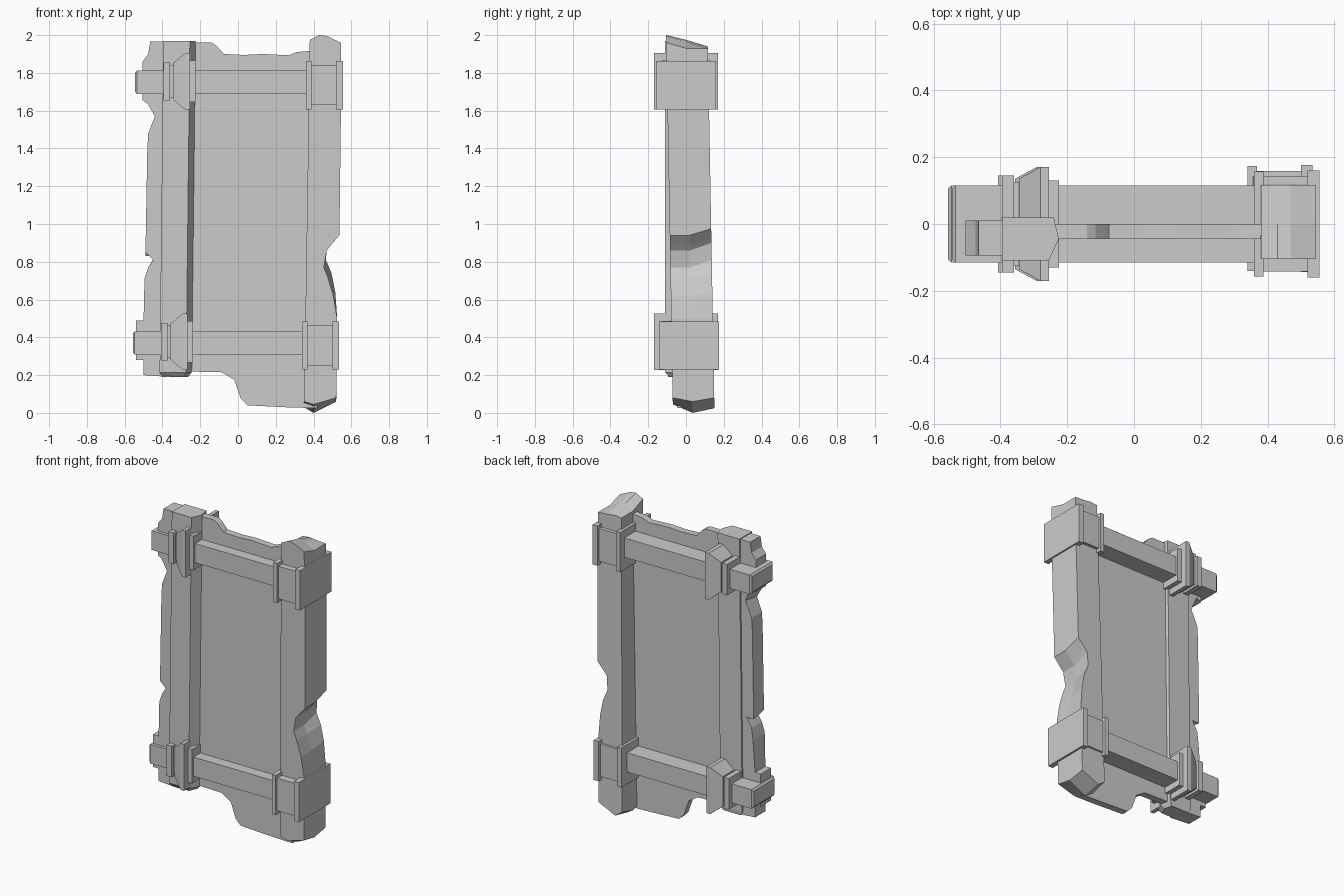
import bpy, bmesh

if "Cube" in bpy.data.objects:
    bpy.data.objects.remove(bpy.data.objects["Cube"])


def skin(name, rings):
    """Join equal-sized point rings into a closed, flat-shaded solid."""
    bm = bmesh.new()
    loops = [[bm.verts.new(p) for p in r] for r in rings]
    n = len(loops[0])
    for a, b in zip(loops, loops[1:]):
        for i in range(n):
            j = (i + 1) % n
            bm.faces.new((a[i], a[j], b[j], b[i]))
    bm.faces.new(loops[0][::-1])
    bm.faces.new(loops[-1])
    bmesh.ops.recalc_face_normals(bm, faces=bm.faces)
    me = bpy.data.meshes.new(name)
    bm.to_mesh(me)
    bm.free()
    ob = bpy.data.objects.new(name, me)
    bpy.context.collection.objects.link(ob)
    return ob


def turned_box(name, sections, y, z, dx=0):
    """Stepped rectangular sleeve along x: sections are (x, half depth, half height)."""
    return skin(name, [[(x + dx, y + sy * hy, z + sz * hz)
                        for sy, sz in ((-1, -1), (1, -1), (1, 1), (-1, 1))]
                       for x, hy, hz in sections])


def slab(name, front, back, y0, y1):
    """Front (x, z) outline joined to a slightly different back outline."""
    return skin(name, [[(x, y0, z) for x, z in front], [(x, y1, z) for x, z in back]])


# thin back panel with broken top and bottom edges
panel = [(-.30, 1.96), (-.14, 1.96), (-.115, 1.945), (-.075, 1.90), (.03, 1.895),
         (.13, 1.90), (.27, 1.893), (.31, 1.91), (.42, 1.92), (.42, .025),
         (.25, .03), (.05, .04), (.015, .075), (-.02, .175), (-.085, .215), (-.30, .22)]
slab("panel", panel, panel, -.045, 0)

# chipped outer strip beside the left post
strip = [(-.36, 1.965), (-.465, 1.965), (-.475, 1.90), (-.505, 1.86), (-.505, 1.655),
         (-.48, 1.64), (-.44, 1.57), (-.475, 1.48), (-.48, 1.40), (-.49, .85),
         (-.45, .81), (-.475, .77), (-.495, .71), (-.50, .49), (-.54, .49),
         (-.54, .28), (-.50, .28), (-.50, .20), (-.36, .19)]
chip = {9: (0, -.02), 10: (.01, .02), 5: (.01, .03), 6: (.01, .01), 12: (.01, -.02)}
strip_back = [(x + chip.get(i, (0, 0))[0], z + chip.get(i, (0, 0))[1])
              for i, (x, z) in enumerate(strip)]
slab("left_strip", strip, strip_back, -.095, .01)

# left post: pointed plan section, slightly leaning
plan = [(-.395, -.11), (-.255, -.11), (-.225, -.045), (-.24, .02), (-.395, .02)]
skin("left_post", [[(x * k - .02 + (1 - k) * -.32, y * k, z) for x, y in plan]
                   if z < 1 else [(x, y, z) for x, y in plan]
                   for z, k in ((.19, .8), (.215, 1), (1.97, 1))])

# right post: leaning, with a gouge in its outer side and worn ends
post = [(.38, 1.975), (.43, 2.0), (.47, 1.995), (.545, 1.96), (.545, 1.60), (.537, .94),
        (.49, .885), (.47, .86), (.455, .77), (.475, .72), (.505, .62), (.525, .50),
        (.52, .08), (.40, .045), (.35, .06)]
mid = list(post)
back = list(post)
for i, dz in {0: -.04, 1: -.025, 2: -.03, 3: -.03, 12: -.02, 13: -.045, 14: -.03}.items():
    mid[i] = (post[i][0], post[i][1] + dz)
for i, (dx, dz) in {0: (0, -.04), 1: (0, -.06), 2: (0, -.06), 3: (0, -.03), 5: (0, .035),
                    6: (0, .04), 7: (0, .04), 8: (.01, .04), 9: (.02, .02),
                    10: (.01, .02), 13: (0, -.02)}.items():
    back[i] = (post[i][0] + dx, post[i][1] + dz)
skin("right_post", [[(x, y + (2 - z) * .018, z) for x, z in prof]
                    for y, prof in ((-.105, post), (0, mid), (.115, back))])

# cross bars, flared left collars and right cuffs at both levels
collar = [(-.395, .145, .10), (-.36, .145, .10), (-.36, .125, .085), (-.345, .125, .085),
          (-.345, .135, .095), (-.28, .17, .15), (-.255, .17, .15), (-.255, .13, .11),
          (-.225, .13, .11)]
cuff = [(.36, .157, .128), (.388, .157, .128), (.388, .142, .105), (.52, .142, .105),
        (.52, .16, .128), (.555, .16, .128)]
for level, zb, zc, zr, dx, yr, dr in (("upper", 1.75, 1.755, 1.735, 0, 0, 0),
                                      ("lower", .37, .377, .357, -.012, .016, -.02)):
    turned_box(level + "_bar", [(-.545, .105, .05), (-.535, .115, .062), (.42, .115, .062)],
               0, zb, dx)
    turned_box(level + "_left_collar", collar, 0, zc, dx)
    turned_box(level + "_right_cuff", cuff, yr, zr, dr)
